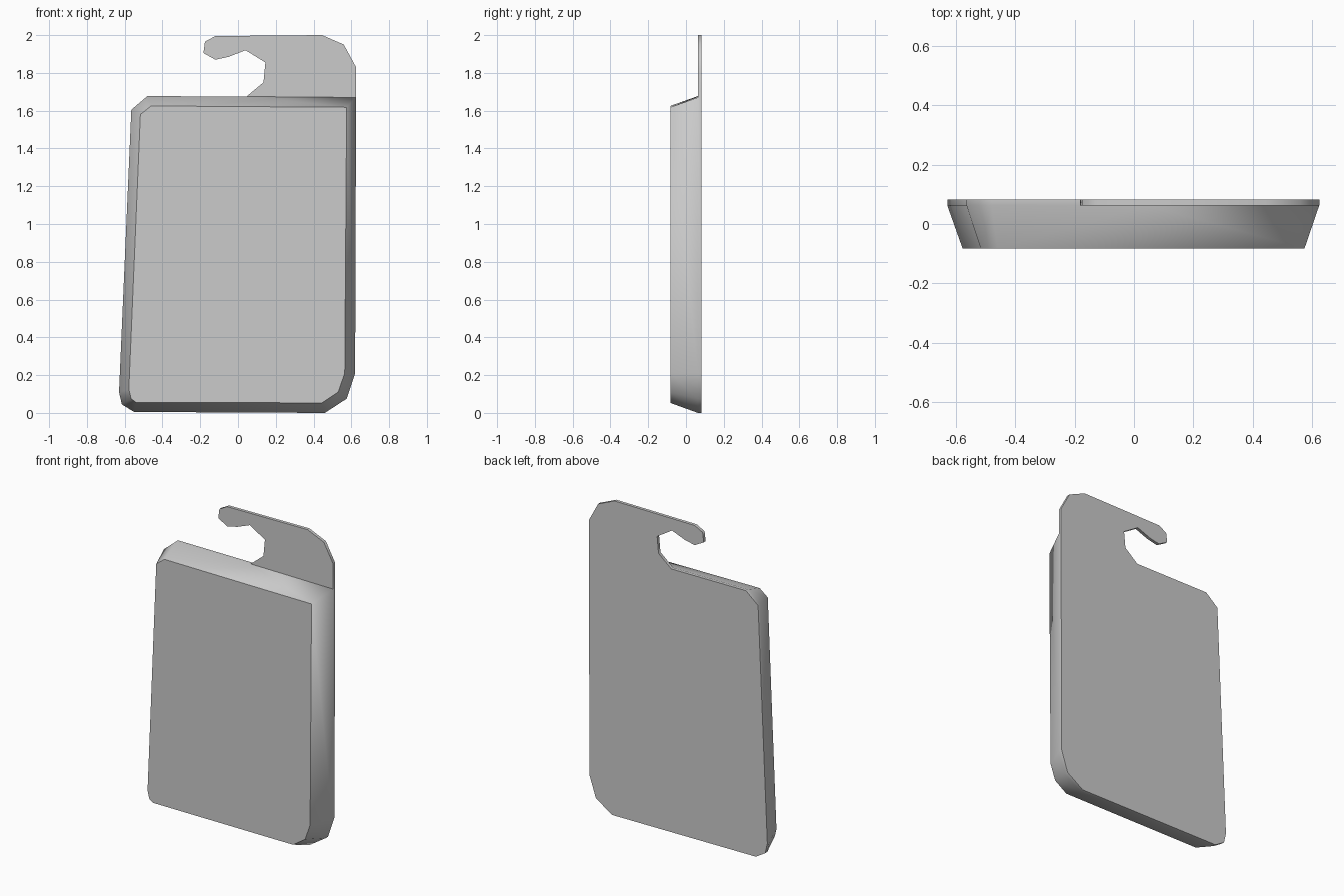
import bpy, bmesh

cube = bpy.data.objects.get("Cube")
if cube:
    bpy.data.objects.remove(cube)

FRONT_Y, STEP_Y, BACK_Y = -0.083, 0.063, 0.083

# Outlines as (x, z), starting at the lower left corner
body_outline = [(-0.63, 0.11), (-0.615, 0.045), (-0.55, 0.005), (0.46, 0),
                (0.575, 0.075), (0.62, 0.21), (0.625, 1.67),
                (-0.48, 1.677), (-0.565, 1.605)]
hook_outline = [(0.625, 1.83), (0.56, 1.95), (0.445, 2), (-0.12, 1.995),
                (-0.175, 1.965), (-0.183, 1.905), (-0.12, 1.87),
                (-0.05, 1.885), (0.04, 1.92), (0.145, 1.855),
                (0.135, 1.75), (0.045, 1.675)]
front_outline = [(-0.578, 0.125), (-0.566, 0.075), (-0.54, 0.056),
                 (0.445, 0.053), (0.53, 0.11), (0.565, 0.21),
                 (0.575, 1.618), (-0.46, 1.625), (-0.517, 1.58)]

bm = bmesh.new()


def ring(points, y):
    return [bm.verts.new((x, y, z)) for x, z in points]


def wall(a, b):
    """Smooth quads between two matching rings."""
    for i in range(len(a)):
        j = (i + 1) % len(a)
        bm.faces.new((a[i], a[j], b[j], b[i])).smooth = True


# Thin backing plate, whose outline runs around the hook
full = body_outline[:7] + hook_outline + body_outline[7:]
back = ring(full, BACK_Y)
step = ring(full, STEP_Y)
wall(back, step)
caps = [bm.faces.new(back)]

# Front of the hook, above the body
hook_end = 7 + len(hook_outline)
caps.append(bm.faces.new(step[6:hook_end]))

# Tapered body; its top wall also takes in the root of the hook
front = ring(front_outline, FRONT_Y)
caps.append(bm.faces.new(front))
base = step[:7] + step[hook_end:]
for i in range(len(base)):
    j = (i + 1) % len(base)
    side = [base[i], base[j], front[j], front[i]]
    if i == 6:
        side.insert(1, step[hook_end - 1])
    bm.faces.new(side).smooth = True

# Crisp rims around the flat faces
for face in caps:
    for edge in face.edges:
        edge.smooth = False
bmesh.ops.recalc_face_normals(bm, faces=bm.faces[:])

mesh = bpy.data.meshes.new("hanging_tag")
bm.to_mesh(mesh)
bm.free()
tag = bpy.data.objects.new("hanging_tag", mesh)
bpy.context.collection.objects.link(tag)

# Plain light grey
grey = bpy.data.materials.new("light_grey")
grey.use_nodes = True
colour = (0.6, 0.6, 0.6, 1)
grey.diffuse_color = colour
grey.node_tree.nodes["Principled BSDF"].inputs["Base Color"].default_value = colour
mesh.materials.append(grey)
